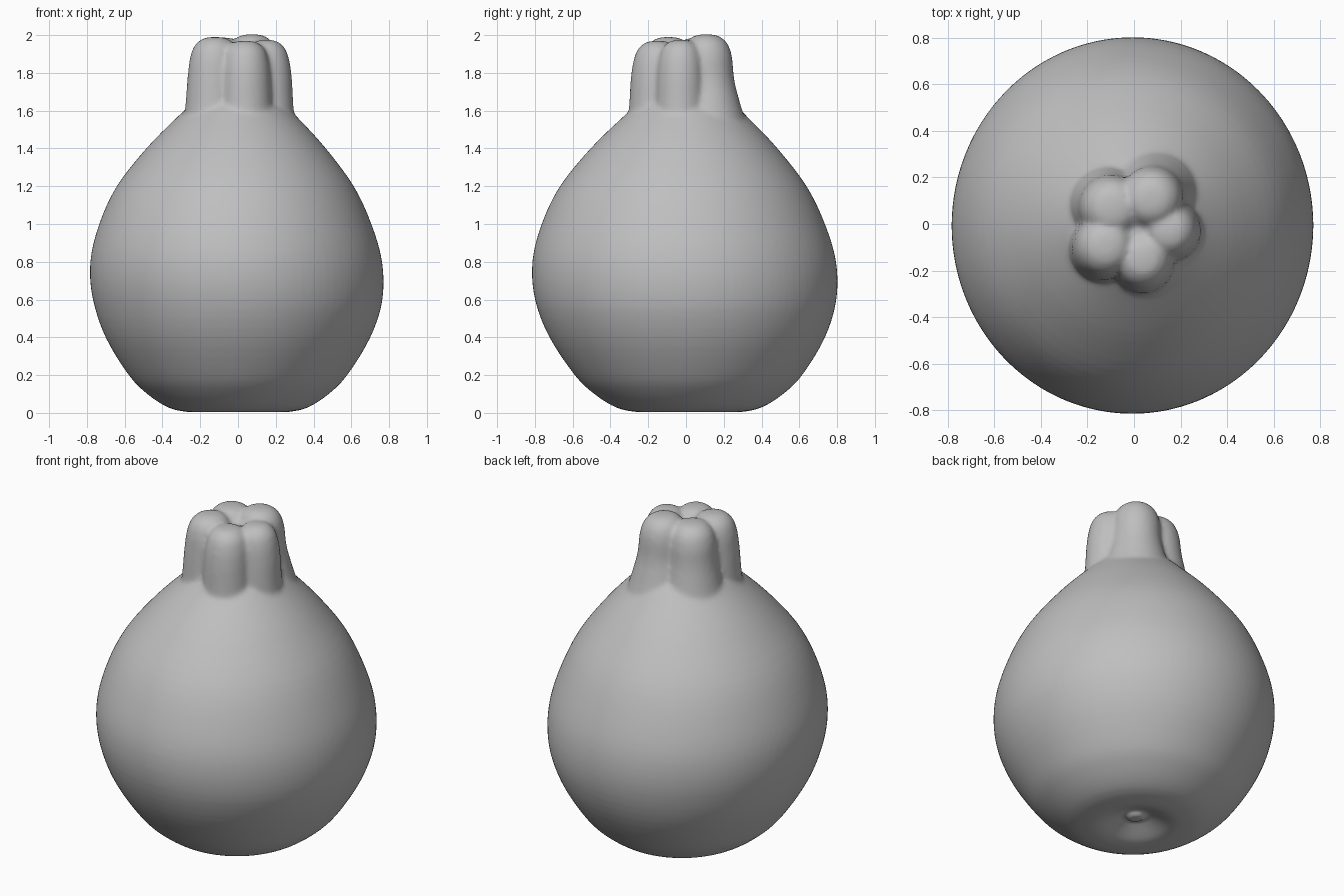
import bpy, bmesh, math

cube = bpy.data.objects.get("Cube")
if cube:
    bpy.data.objects.remove(cube, do_unlink=True)

# Single plain grey
grey = bpy.data.materials.new("plain_grey")
grey.use_nodes = True
colour = (0.52, 0.52, 0.52, 1)
grey.diffuse_color = colour
grey.node_tree.nodes["Principled BSDF"].inputs["Base Color"].default_value = colour


def spline(points, steps=4):
    """Smooth curve through the profile points."""
    padded = [points[0]] + points + [points[-1]]
    result = []
    for a, b, c, d in zip(padded, padded[1:], padded[2:], padded[3:]):
        for i in range(steps):
            t = i / steps
            result.append(tuple(
                0.5 * (2 * q + (r - p) * t + (2 * p - 5 * q + 4 * r - s) * t ** 2
                       + (3 * q - p - 3 * r + s) * t ** 3)
                for p, q, r, s in zip(a, b, c, d)))
    return result + [points[-1]]


def lathe(bm, profile, place, segments=96):
    """Closed turned solid; place maps (ring x, ring y, z) to its position."""
    rings = []
    for radius, z in profile:
        if radius < 0.0001:
            rings.append([bm.verts.new(place(0, 0, z))])
            continue
        rings.append([bm.verts.new(place(radius * math.cos(a), radius * math.sin(a), z))
                      for a in (math.tau * i / segments for i in range(segments))])
    for low, high in zip(rings, rings[1:]):
        for i in range(segments):
            j = (i + 1) % segments
            if len(low) == 1:
                bm.faces.new((low[0], high[j], high[i]))
            elif len(high) == 1:
                bm.faces.new((low[i], low[j], high[0]))
            else:
                bm.faces.new((low[i], low[j], high[j], high[i]))


bm = bmesh.new()

# Round body with a dimple and small button underneath
body = [(0, 0.04), (0.04, 0.04), (0.06, 0.065), (0.1, 0.05), (0.2, 0.008),
        (0.28, 0.006), (0.38, 0.03), (0.49, 0.1), (0.59, 0.2), (0.715, 0.4),
        (0.782, 0.6), (0.788, 0.8), (0.735, 1.0), (0.64, 1.2), (0.485, 1.4),
        (0.33, 1.56), (0.22, 1.66), (0.12, 1.7), (0, 1.71)]


def lean(x, y, z):
    drift = 0.015 * math.sin(math.pi * min(z, 1.6) / 1.1 - 1.6)
    return (x * 0.98 - max(drift, 0), y * 1.02 - drift, z)


lathe(bm, spline(body), lean)

# Neck lobes: x, y, radius, top height, flare at the foot
lobes = [(-0.13, -0.10, 0.137, 1.99, 1.15),
         (0.04, -0.16, 0.132, 1.97, 1.12),
         (0.16, -0.03, 0.125, 1.975, 1.12),
         (0.08, 0.115, 0.14, 2.004, 1.45),
         (-0.10, 0.075, 0.142, 1.988, 1.35)]
for cx, cy, radius, top, flare in lobes:
    shape = [(0, 1.35), (flare, 1.35), (flare, 1.52), (0.5 + flare / 2, 1.64),
             (1.01, 1.76), (0.95, top - 0.12), (0.8, top - 0.05),
             (0.52, top - 0.012), (0.25, top - 0.002), (0, top)]

    def place(x, y, z, cx=cx, cy=cy):
        pull = 1 - 0.3 * max(0, z - 1.76)
        return (cx * pull + x, cy * pull + y, z)

    lathe(bm, [(max(r, 0) * radius, z) for r, z in spline(shape)], place, 48)

# Core that closes the middle of the neck below the pit
lathe(bm, [(0, 1.4), (0.14, 1.4), (0.13, 1.88), (0.07, 1.93), (0, 1.93)],
      lambda x, y, z: (x + 0.01, y - 0.01, z), 32)

bmesh.ops.recalc_face_normals(bm, faces=bm.faces)
mesh = bpy.data.meshes.new("fruit")
bm.to_mesh(mesh)
bm.free()
mesh.materials.append(grey)
fruit = bpy.data.objects.new("fruit", mesh)
bpy.context.collection.objects.link(fruit)

# Fuse body and lobes into one soft skin
fuse = fruit.modifiers.new("fuse", "REMESH")
fuse.mode = "VOXEL"
fuse.voxel_size = 0.014
fuse.use_smooth_shade = True
soften = fruit.modifiers.new("soften", "SMOOTH")
soften.factor = 0.5
soften.iterations = 6
